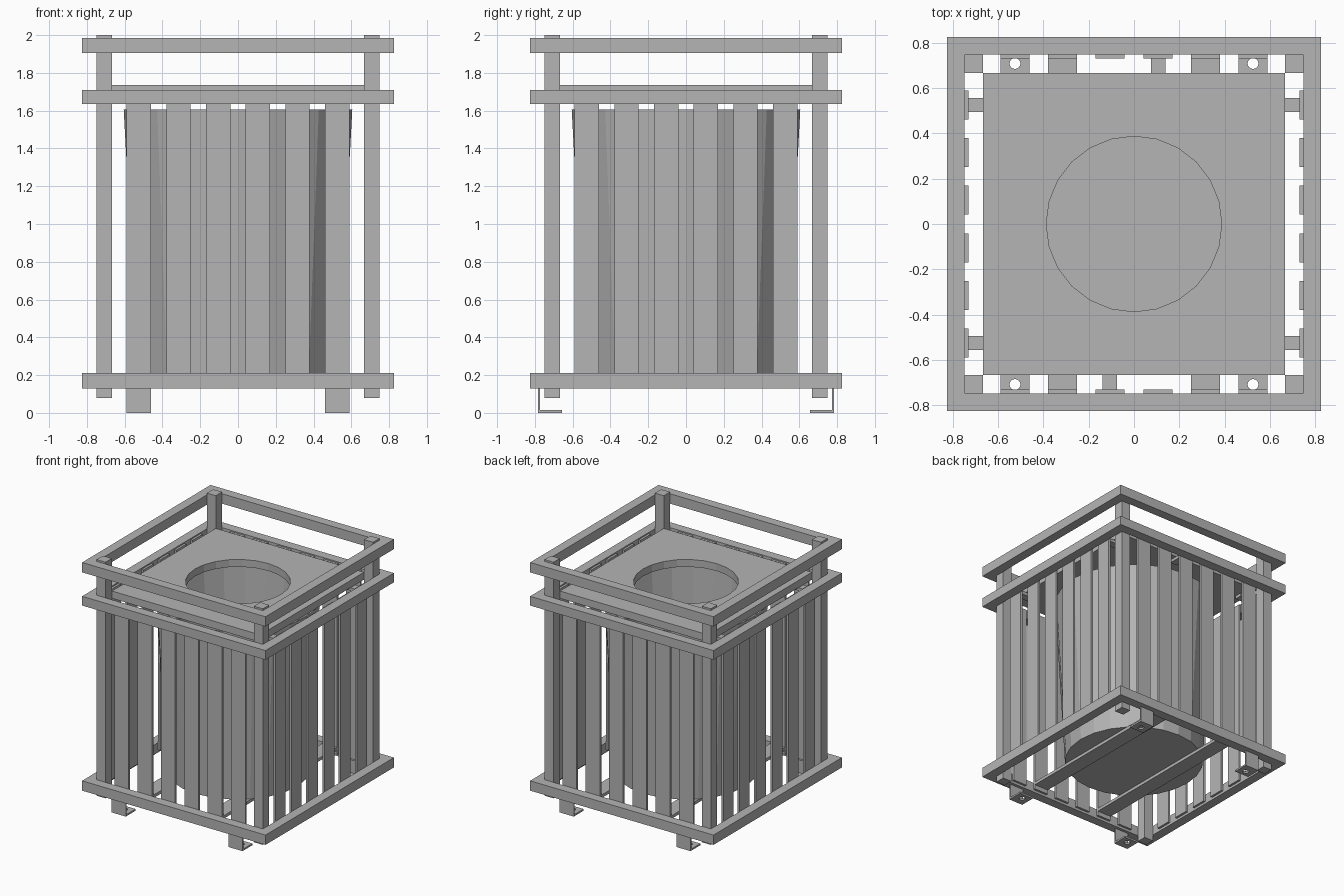
import bpy, bmesh, math
from mathutils import Matrix, Vector

cube = bpy.data.objects.get("Cube")
if cube:
    bpy.data.objects.remove(cube, do_unlink=True)

grey = bpy.data.materials.new("plain_grey")
grey.use_nodes = True
colour = (0.46, 0.46, 0.46, 1)
grey.diffuse_color = colour
grey.node_tree.nodes["Principled BSDF"].inputs["Base Color"].default_value = colour


def finish(name, bm):
    bmesh.ops.recalc_face_normals(bm, faces=bm.faces)
    mesh = bpy.data.meshes.new(name)
    bm.to_mesh(mesh)
    bm.free()
    mesh.materials.append(grey)
    obj = bpy.data.objects.new(name, mesh)
    bpy.context.collection.objects.link(obj)
    return obj


def box(name, lo, hi, turn=0):
    """Box between two corners, turned about the centre axis."""
    lo, hi = Vector(lo), Vector(hi)
    bm = bmesh.new()
    spin = Matrix.Rotation(math.radians(turn), 4, 'Z')
    place = Matrix.Translation((lo + hi) / 2) @ Matrix.Diagonal((hi - lo).to_4d())
    bmesh.ops.create_cube(bm, size=1, matrix=spin @ place)
    return finish(name, bm)


def frame(name, z0, z1, inner=0.748, outer=0.825):
    """Square rail frame with mitred corners."""
    corners = [(-1, -1), (1, -1), (1, 1), (-1, 1)]
    section = [(inner, z0), (outer, z0), (outer, z1), (inner, z1)]
    bm = bmesh.new()
    rings = [[bm.verts.new((sx * r, sy * r, z)) for r, z in section] for sx, sy in corners]
    for i in range(4):
        a, b = rings[i], rings[(i + 1) % 4]
        for j in range(4):
            k = (j + 1) % 4
            bm.faces.new((a[j], b[j], b[k], a[k]))
    return finish(name, bm)


def drill(obj, x, y, z, radius, sides):
    """Cut a round hole straight down through an object."""
    bm = bmesh.new()
    bmesh.ops.create_cone(bm, cap_ends=True, segments=sides, radius1=radius,
                          radius2=radius, depth=0.3, matrix=Matrix.Translation((x, y, z)))
    cutter = finish(obj.name + "_cutter", bm)
    cutter.hide_render = True
    cutter.hide_viewport = True
    mod = obj.modifiers.new("hole", 'BOOLEAN')
    mod.operation = 'DIFFERENCE'
    mod.solver = 'EXACT'
    mod.object = cutter
    cutter.hide_set(True)


# Three square frames
frame("bottom_frame", 0.13, 0.21)
frame("middle_frame", 1.635, 1.71)
frame("top_frame", 1.905, 1.985)

# Corner posts
for turn in range(0, 360, 90):
    box("corner_post", (0.667, 0.667, 0.08), (0.748, 0.748, 2.0), turn)

# Six slats on each side
for turn in range(0, 360, 90):
    for i in range(6):
        x = (i - 2.5) * 0.21
        box("slat", (x - 0.064, -0.748, 0.15), (x + 0.064, -0.73, 1.7), turn)

# Floor bars under the drum
for x in (-0.315, 0.315):
    box("floor_bar", (x - 0.064, -0.748, 0.185), (x + 0.064, 0.748, 0.21))

# Angle feet with bolt holes
for turn in (0, 180):
    for x in (-0.525, 0.525):
        box("foot_upright", (x - 0.064, -0.783, 0), (x + 0.064, -0.772, 0.13), turn)
        base = box("foot_base", (x - 0.064, -0.772, 0), (x + 0.064, -0.657, 0.014), turn)
        side = -1 if turn else 1
        drill(base, side * x, -0.708 * side, 0, 0.024, 16)

# Tapered open drum
bm = bmesh.new()
bmesh.ops.create_cone(bm, cap_ends=True, segments=24, radius1=0.53, radius2=0.605,
                      depth=1.395, matrix=Matrix.Translation((0, 0, 0.9075)))
top = [f for f in bm.faces if f.calc_center_median().z > 1.6]
bmesh.ops.delete(bm, geom=top, context='FACES_ONLY')
drum = finish("drum", bm)
wall = drum.modifiers.new("wall", 'SOLIDIFY')
wall.thickness = 0.01

# Lid plate with the round opening
lid = box("lid", (-0.667, -0.667, 1.675), (0.667, 0.667, 1.735))
drill(lid, 0, 0, 1.7, 0.387, 24)

# Small tabs carrying the lid
for side in (-1, 1):
    turn = 0 if side < 0 else 180
    box("lid_tab", (-0.138, -0.735, 1.65), (-0.075, -0.6, 1.675), turn)
    for y in (-0.525, 0.525):
        box("lid_tab", (0.6, y - 0.031, 1.65), (0.735, y + 0.031, 1.675), turn)
